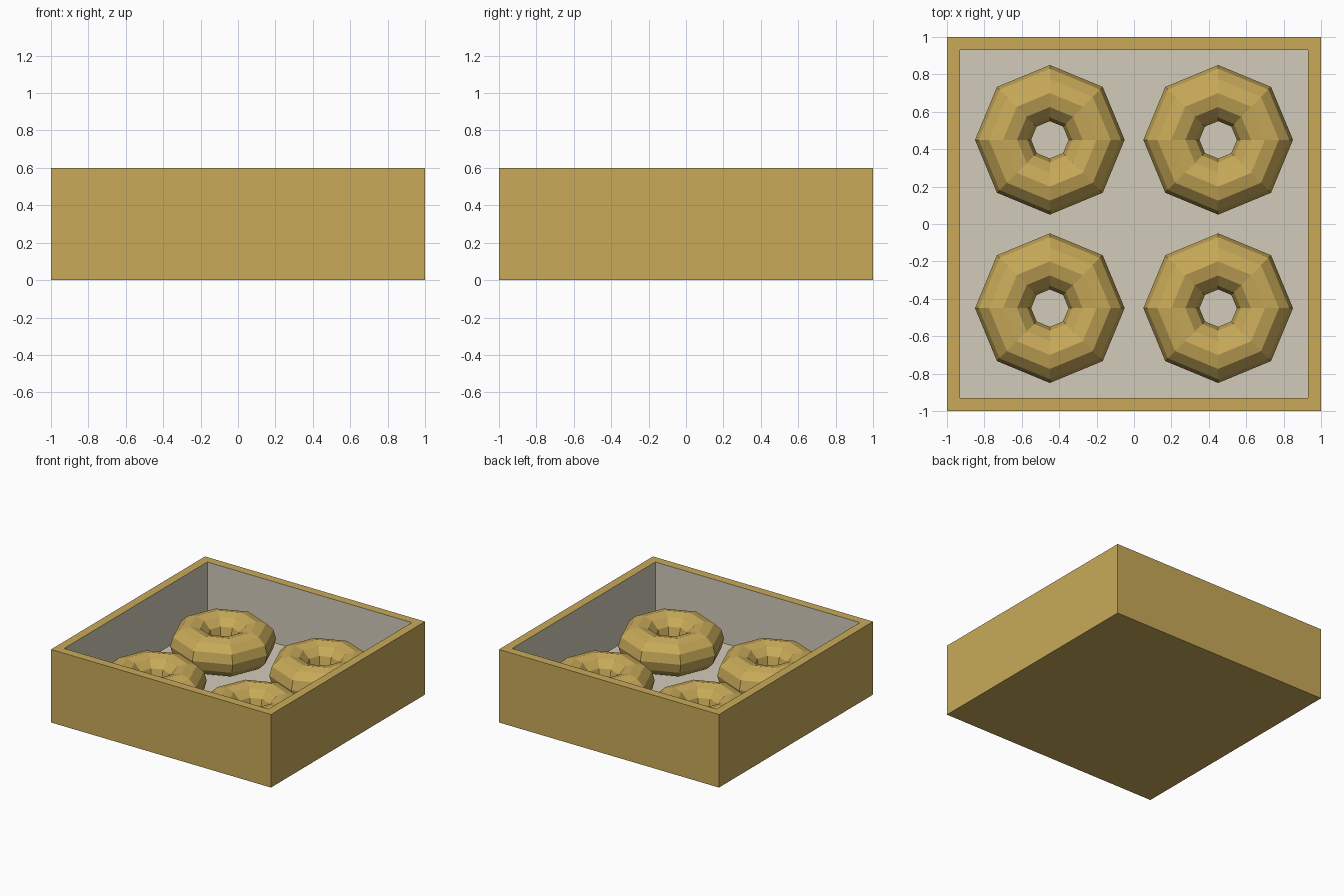
import bpy, bmesh
from mathutils import Matrix

if "Cube" in bpy.data.objects:
    bpy.data.objects.remove(bpy.data.objects["Cube"])


def material(name, rgb):
    m = bpy.data.materials.new(name)
    m.diffuse_color = (*rgb, 1)
    m.use_nodes = True
    m.node_tree.nodes["Principled BSDF"].inputs["Base Color"].default_value = m.diffuse_color
    return m


gold = material("golden_tan", (0.58, 0.40, 0.10))
grey = material("warm_grey", (0.65, 0.60, 0.49))

HEIGHT, WALL, FLOOR = 0.6, 0.1, 0.1

# Open tray: solid block, rim inset on top, cavity pushed down to the floor
bm = bmesh.new()
bmesh.ops.create_cube(bm, size=1, matrix=Matrix.Translation((0, 0, HEIGHT / 2))
                      @ Matrix.Diagonal((2, 2, HEIGHT, 1)))
bm.normal_update()
top = next(f for f in bm.faces if f.normal.z > 0.9)
bmesh.ops.inset_region(bm, faces=[top], thickness=WALL)
cavity = bmesh.ops.extrude_discrete_faces(bm, faces=[top])["faces"][0]
bmesh.ops.translate(bm, verts=cavity.verts, vec=(0, 0, FLOOR - HEIGHT))
# Grey lining on every face fully inside the rim
for f in bm.faces:
    inside = all(max(abs(v.co.x), abs(v.co.y)) < 0.95 for v in f.verts)
    f.material_index = 1 if inside else 0
bm.normal_update()
mesh = bpy.data.meshes.new("tray")
bm.to_mesh(mesh)
bm.free()
mesh.materials.append(gold)
mesh.materials.append(grey)
bpy.context.collection.objects.link(bpy.data.objects.new("tray", mesh))

# Four faceted rings resting on the tray floor
for row, y in (("front", -0.45), ("back", 0.45)):
    for side, x in (("left", -0.45), ("right", 0.45)):
        bpy.ops.mesh.primitive_torus_add(
            major_segments=8, minor_segments=12, major_radius=0.25,
            minor_radius=0.15, location=(x, y, FLOOR + 0.15))
        ring = bpy.context.object
        ring.name = f"ring_{row}_{side}"
        ring.data.materials.append(gold)
        bpy.ops.object.shade_flat()
